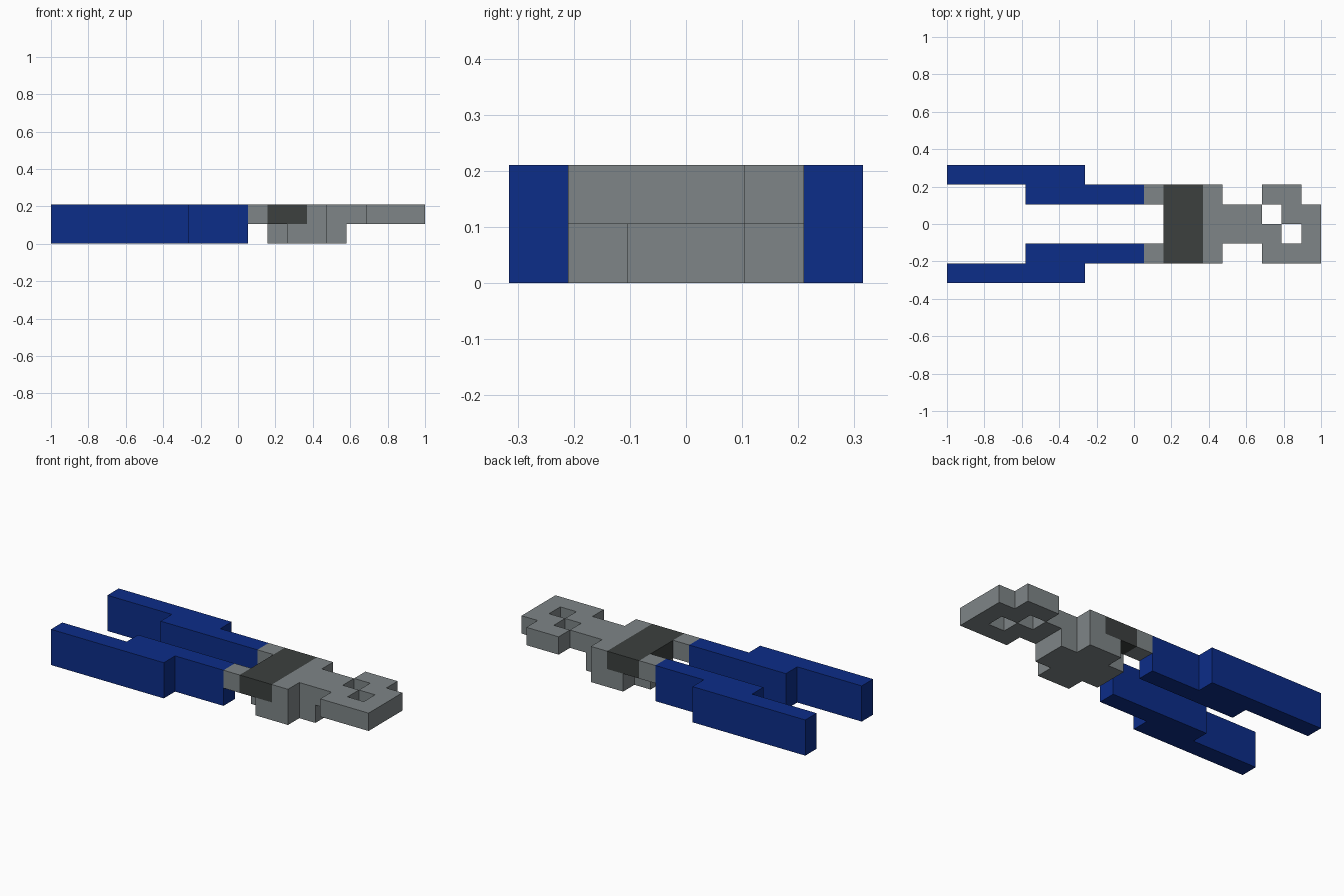
import bpy
import bmesh
from mathutils import Vector

if "Cube" in bpy.data.objects:
    bpy.data.objects.remove(bpy.data.objects["Cube"])

U = 2 / 19  # one block; the model is 19 blocks long


def material(name, rgb):
    m = bpy.data.materials.new(name)
    m.diffuse_color = (*rgb, 1)
    m.use_nodes = True
    m.node_tree.nodes["Principled BSDF"].inputs["Base Color"].default_value = m.diffuse_color
    return m


BLUE = material("blue", (0.0037, 0.026, 0.25))
GREY = material("grey", (0.21, 0.235, 0.242))
DARK = material("dark_grey", (0.045, 0.051, 0.049))


def box(x0, x1, y0, y1, z0, z1):
    """All unit blocks inside a range."""
    return {(x, y, z) for x in range(x0, x1) for y in range(y0, y1) for z in range(z0, z1)}


def mirror(cells):
    return {(x, -1 - y, z) for x, y, z in cells}


# Long stepped prongs and the short links joining them to the band
prong = box(0, 7, 2, 3, 0, 2) | box(4, 10, 1, 2, 0, 2)
link = box(10, 11, 1, 2, 1, 2)

# Head plate: stepped outline with two square holes
head = box(16, 19, -2, 2, 1, 2) - {(16, 0, 1), (17, -1, 1), (18, 1, 1)}

parts = {
    "back_prong": (prong, BLUE),
    "front_prong": (mirror(prong), BLUE),
    "back_link": (link, GREY),
    "front_link": (mirror(link), GREY),
    "band": (box(11, 13, -2, 2, 1, 2), DARK),
    "collar": (box(13, 14, -2, 2, 1, 2), GREY),
    "cross_base": (box(11, 15, -1, 1, 0, 1) | box(12, 14, -2, 2, 0, 1), GREY),
    "neck": (box(14, 16, -1, 1, 1, 2), GREY),
    "head": (head, GREY),
}
solid = set().union(*(cells for cells, _ in parts.values()))


def build(name, cells, mat):
    """Mesh the outer skin of a group of blocks."""
    bm = bmesh.new()
    for c in sorted(cells):
        for axis in range(3):
            for sign in (-1, 1):
                n = [0, 0, 0]
                n[axis] = sign
                if tuple(a + b for a, b in zip(c, n)) in solid:
                    continue
                a, b = Vector((0, 0, 0)), Vector((0, 0, 0))
                a[(axis + 1) % 3] = b[(axis + 2) % 3] = 0.5
                mid = Vector(c) + Vector((0.5, 0.5, 0.5)) + Vector(n) * 0.5
                ring = [mid - a - b, mid + a - b, mid + a + b, mid - a + b]
                if sign < 0:
                    ring.reverse()
                bm.faces.new([bm.verts.new(p * U - Vector((1, 0, 0))) for p in ring])
    bmesh.ops.remove_doubles(bm, verts=bm.verts[:], dist=1e-4)
    mesh = bpy.data.meshes.new(name)
    bm.to_mesh(mesh)
    bm.free()
    mesh.materials.append(mat)
    bpy.context.collection.objects.link(bpy.data.objects.new(name, mesh))


for name, (cells, mat) in parts.items():
    build(name, cells, mat)
